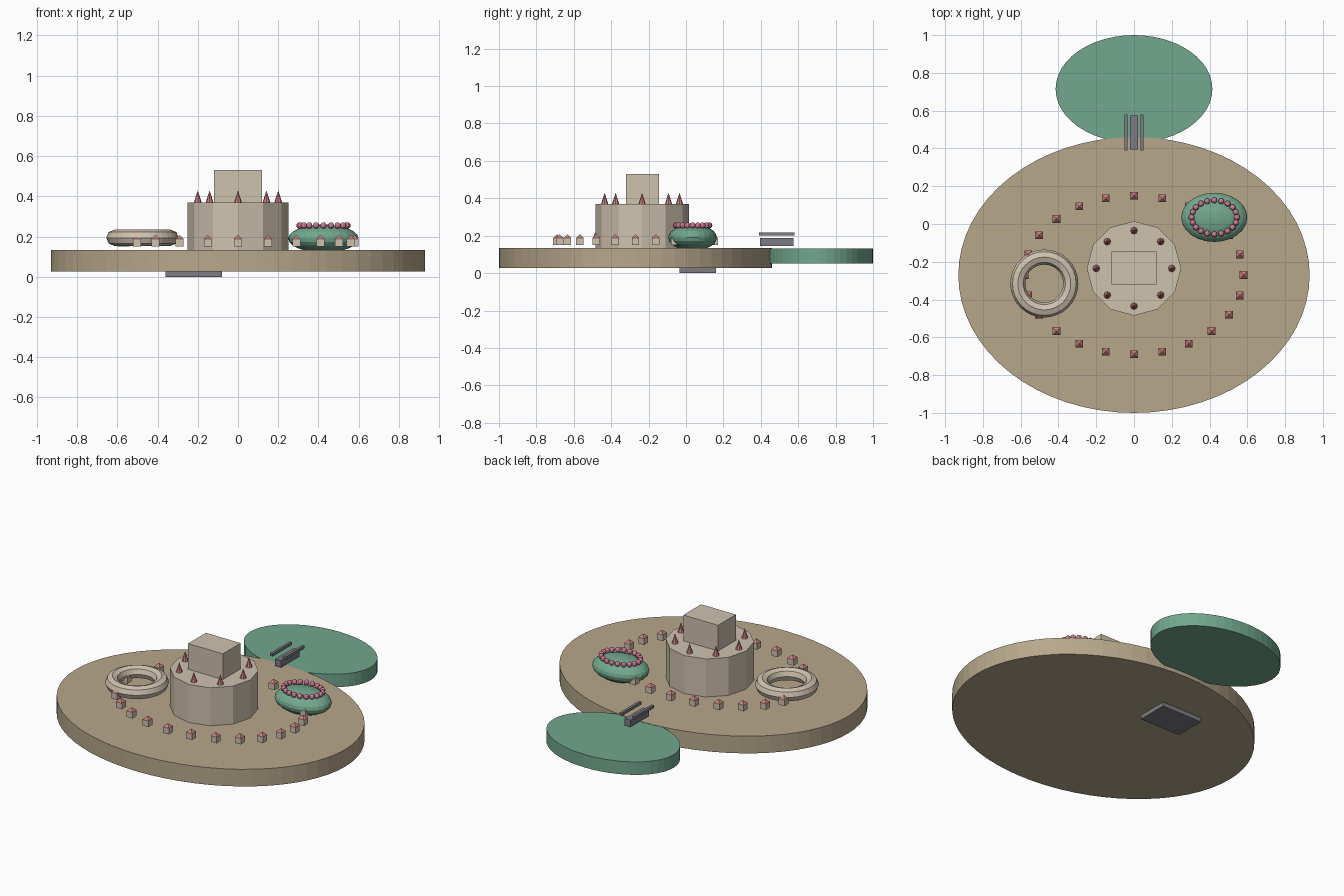
import bpy
from math import sin, cos, tau, pi

if "Cube" in bpy.data.objects:
    bpy.data.objects.remove(bpy.data.objects["Cube"])


def material(name, rgb):
    m = bpy.data.materials.new(name)
    m.diffuse_color = (*rgb, 1)
    m.use_nodes = True
    m.node_tree.nodes["Principled BSDF"].inputs["Base Color"].default_value = m.diffuse_color
    return m


TAN = material("sand", (0.47, 0.39, 0.26))
STONE = material("stone", (0.62, 0.54, 0.43))
GREEN = material("green", (0.17, 0.39, 0.27))
PINK = material("pink", (0.60, 0.20, 0.30))
ROOF = material("roof", (0.58, 0.22, 0.21))
GREY = material("grey", (0.20, 0.20, 0.23))


def finish(name, mat, scale=(1, 1, 1), smooth=False):
    o = bpy.context.object
    o.name = name
    o.scale = scale
    o.data.materials.append(mat)
    bpy.ops.object.transform_apply(location=False, rotation=True, scale=True)
    if smooth:
        bpy.ops.object.shade_smooth_by_angle()
    return o


def box(name, mat, x, y, z):
    """Box from (min, max) pairs."""
    bpy.ops.mesh.primitive_cube_add(size=1, location=[sum(p) / 2 for p in (x, y, z)])
    return finish(name, mat, [p[1] - p[0] for p in (x, y, z)])


def disc(name, mat, cx, cy, rx, ry, z0, z1, sides):
    bpy.ops.mesh.primitive_cylinder_add(vertices=sides, radius=1, depth=1,
                                        location=(cx, cy, (z0 + z1) / 2))
    return finish(name, mat, (rx, ry, z1 - z0))


def ring(cx, cy, rx, ry, n):
    return [(cx + rx * cos(tau * i / n), cy + ry * sin(tau * i / n)) for i in range(n)]


# Ground discs
disc("main_platform", TAN, 0, -0.27, 0.93, 0.73, 0.026, 0.133, 64)
disc("rear_platform", GREEN, 0, 0.715, 0.415, 0.285, 0.05, 0.131, 48)
box("underside_plate", GREY, (-0.36, -0.08), (-0.035, 0.16), (0, 0.03))

# Bridge with two rails
box("bridge_deck", GREY, (-0.02, 0.02), (0.395, 0.575), (0.145, 0.187))
for s in (-1, 1):
    box("bridge_rail", GREY, (s * 0.043 - 0.008, s * 0.043 + 0.008), (0.39, 0.58), (0.2, 0.218))

# Central tower with keep and spires
disc("tower", STONE, 0, -0.235, 0.25, 0.25, 0.13, 0.37, 12)
box("tower_keep", STONE, (-0.12, 0.12), (-0.32, -0.145), (0.36, 0.53))
for x, y in ring(0, -0.235, 0.2, 0.2, 8):
    bpy.ops.mesh.primitive_cone_add(vertices=8, radius1=0.019, depth=0.06, location=(x, y, 0.4))
    finish("tower_spire", ROOF)

# Ring of little houses with pyramid roofs
for x, y in ring(0, -0.27, 0.58, 0.42, 24):
    box("house", STONE, (x - 0.02, x + 0.02), (y - 0.02, y + 0.02), (0.15, 0.188))
    bpy.ops.mesh.primitive_cone_add(vertices=4, radius1=0.029, depth=0.02,
                                    location=(x, y, 0.198), rotation=(0, 0, pi / 4))
    finish("house_roof", ROOF)

# Arena ring
bpy.ops.mesh.primitive_torus_add(major_segments=32, minor_segments=8, major_radius=0.14,
                                 minor_radius=0.04, location=(-0.475, -0.315, 0.194))
finish("arena_ring", STONE)

# Green dome with a crown of beads
bpy.ops.mesh.primitive_uv_sphere_add(segments=24, ring_count=12, radius=1,
                                     location=(0.425, 0.035, 0.19))
finish("dome", GREEN, (0.175, 0.13, 0.07))
for x, y in ring(0.425, 0.035, 0.12, 0.09, 20):
    bpy.ops.mesh.primitive_uv_sphere_add(segments=10, ring_count=6, radius=0.016,
                                         location=(x, y, 0.255))
    finish("dome_bead", PINK)
